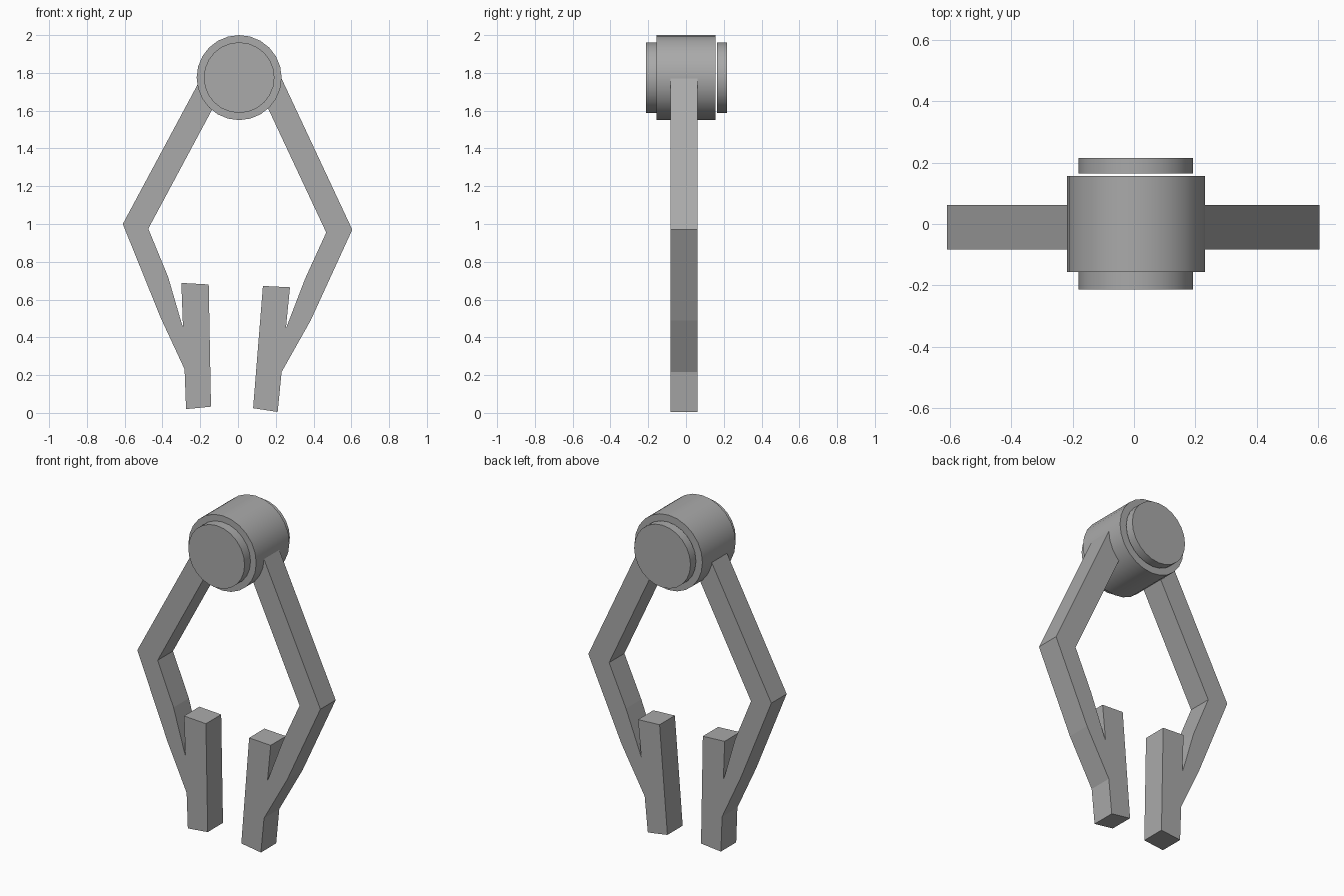
import bpy, bmesh, math

cube = bpy.data.objects.get("Cube")
if cube:
    bpy.data.objects.remove(cube, do_unlink=True)

grey = bpy.data.materials.new("plain grey")
grey.use_nodes = True
colour = (0.4, 0.4, 0.4, 1)
grey.diffuse_color = colour
grey.node_tree.nodes["Principled BSDF"].inputs["Base Color"].default_value = colour


def prism(name, outline, y_front=-0.083, y_back=0.062):
    """Extrude an x-z outline along y."""
    bm = bmesh.new()
    face = bm.faces.new([bm.verts.new((x, y_front, z)) for x, z in outline])
    side = bmesh.ops.extrude_face_region(bm, geom=[face])["geom"]
    verts = [v for v in side if isinstance(v, bmesh.types.BMVert)]
    bmesh.ops.translate(bm, verts=verts, vec=(0, y_back - y_front, 0))
    bmesh.ops.recalc_face_normals(bm, faces=bm.faces)
    mesh = bpy.data.meshes.new(name)
    bm.to_mesh(mesh)
    bm.free()
    mesh.materials.append(grey)
    bpy.context.collection.objects.link(bpy.data.objects.new(name, mesh))


def drum(name, radius, y_front, y_back):
    """Cylinder lying along y at the pivot."""
    bpy.ops.mesh.primitive_cylinder_add(
        vertices=24, radius=radius, depth=y_back - y_front,
        location=(0.006, (y_front + y_back) / 2, 1.775),
        rotation=(math.pi / 2, 0, 0))
    obj = bpy.context.object
    obj.name = name
    obj.data.materials.append(grey)
    bpy.ops.object.shade_smooth_by_angle(angle=math.radians(30))


# Pivot drum and its two end caps
drum("pivot_drum", 0.225, -0.157, 0.157)
drum("front_cap", 0.187, -0.213, -0.157)
drum("back_cap", 0.187, 0.164, 0.216)

# Bent arms, running from inside the drum to inside the jaws
prism("right_arm", [(-0.17, 1.82), (-0.61, 1.0), (-0.41, 0.505), (-0.28, 0.225),
                    (-0.22, 0.24), (-0.30, 0.48), (-0.37, 0.72), (-0.475, 0.975),
                    (-0.065, 1.74)])
prism("left_arm", [(0.205, 1.825), (0.605, 0.97), (0.385, 0.49), (0.23, 0.215),
                   (0.17, 0.23), (0.257, 0.455), (0.355, 0.71), (0.467, 0.955),
                   (0.09, 1.76)])

# Gripping jaws
prism("right_jaw", [(-0.30, 0.688), (-0.275, 0.02), (-0.143, 0.033), (-0.155, 0.68)])
prism("left_jaw", [(0.132, 0.672), (0.08, 0.025), (0.21, 0.005), (0.275, 0.665)])
